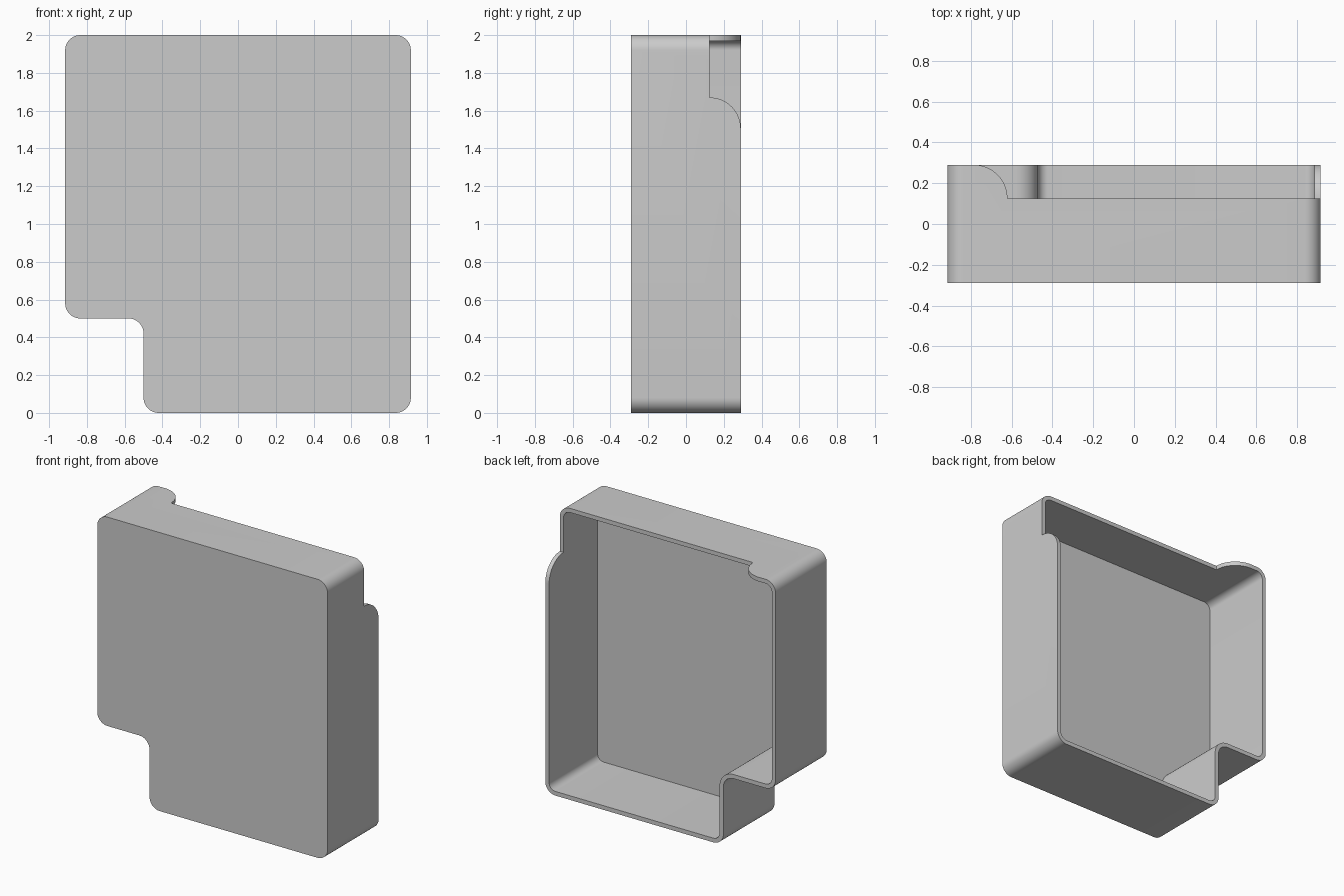
import bpy, bmesh, math
from mathutils import Vector

if "Cube" in bpy.data.objects:
    bpy.data.objects.remove(bpy.data.objects["Cube"])

W, H, D = 0.915, 2.0, 0.29       # half width, height, half depth
WALL, RADIUS, ARC = 0.03, 0.08, 10
LIP_Y, LIP_R = 0.125, 0.165      # depth where the cut-out starts, rounding of its ends

grey = bpy.data.materials.new("light grey plastic")
grey.use_nodes = True
grey.diffuse_color = (0.6, 0.6, 0.6, 1)
grey.node_tree.nodes["Principled BSDF"].inputs["Base Color"].default_value = (0.6, 0.6, 0.6, 1)


def new_object(name, bm):
    bmesh.ops.recalc_face_normals(bm, faces=bm.faces)
    mesh = bpy.data.meshes.new(name)
    bm.to_mesh(mesh)
    bm.free()
    mesh.materials.append(grey)
    obj = bpy.data.objects.new(name, mesh)
    bpy.context.collection.objects.link(obj)
    return obj


def rounded_outline(inset):
    """Rounded step outline (x, z), counter-clockwise, moved inward by inset."""
    corners = [(-0.5, 0), (W, 0), (W, H), (-W, H), (-W, 0.5), (-0.5, 0.5)]
    pts = []
    for i, c in enumerate(corners):
        c = Vector(c)
        a = (Vector(corners[i - 1]) - c).normalized()
        b = (Vector(corners[(i + 1) % len(corners)]) - c).normalized()
        convex = a.x * b.y - a.y * b.x < 0
        r = RADIUS - inset if convex else RADIUS + inset
        centre = c + (a + b) * RADIUS
        for k in range(ARC + 1):
            t = math.pi / 2 * k / ARC
            pts.append(centre - b * r * math.cos(t) - a * r * math.sin(t))
    return pts


def tray():
    """Open-backed shell: front panel, side walls and rim."""
    bm = bmesh.new()

    def ring(inset, y):
        return [bm.verts.new((p.x, y, p.y)) for p in rounded_outline(inset)]

    rings = [ring(0, -D), ring(0, D), ring(WALL, D), ring(WALL, WALL - D)]
    for lower, upper in zip(rings, rings[1:]):
        for i in range(len(lower)):
            bm.faces.new((lower[i - 1], lower[i], upper[i], upper[i - 1]))
    bm.faces.new(rings[0])
    bm.faces.new(rings[-1])
    return new_object("tray_shell", bm)


def cutter(name, place, depth):
    """Prism whose rounded end leaves a soft shoulder on the wall."""
    profile = [(LIP_R * math.sin(t), LIP_Y + (D - LIP_Y) * math.cos(t))
               for t in (math.pi / 2 * k / 16 for k in range(17))]
    profile += [(2.0, LIP_Y), (2.0, 0.5), (0, 0.5)]
    bm = bmesh.new()
    face = bm.faces.new([bm.verts.new(place(u, y)) for u, y in profile])
    ext = bmesh.ops.extrude_face_region(bm, geom=[face])
    bmesh.ops.translate(bm, vec=depth,
                        verts=[v for v in ext["geom"] if isinstance(v, bmesh.types.BMVert)])
    obj = new_object(name, bm)
    obj.hide_render = True
    return obj


shell = tray()
cutters = [
    cutter("top_wall_cutter", lambda u, y: (u - 0.62 - LIP_R, y, 1.87), (0, 0, 0.3)),
    cutter("left_wall_cutter", lambda u, y: (0.8, y, 1.67 - LIP_R + u), (0.3, 0, 0)),
]

# Cut the opening through the top and left walls
bpy.context.view_layer.objects.active = shell
for c in cutters:
    mod = shell.modifiers.new(c.name, 'BOOLEAN')
    mod.operation, mod.solver, mod.object = 'DIFFERENCE', 'EXACT', c
    bpy.ops.object.modifier_apply(modifier=mod.name)
for c in cutters:
    bpy.data.objects.remove(c)

# Smooth the rounded corners, keep the rims crisp
bpy.ops.object.select_all(action='DESELECT')
shell.select_set(True)
bpy.ops.object.shade_smooth_by_angle(angle=math.radians(30))
